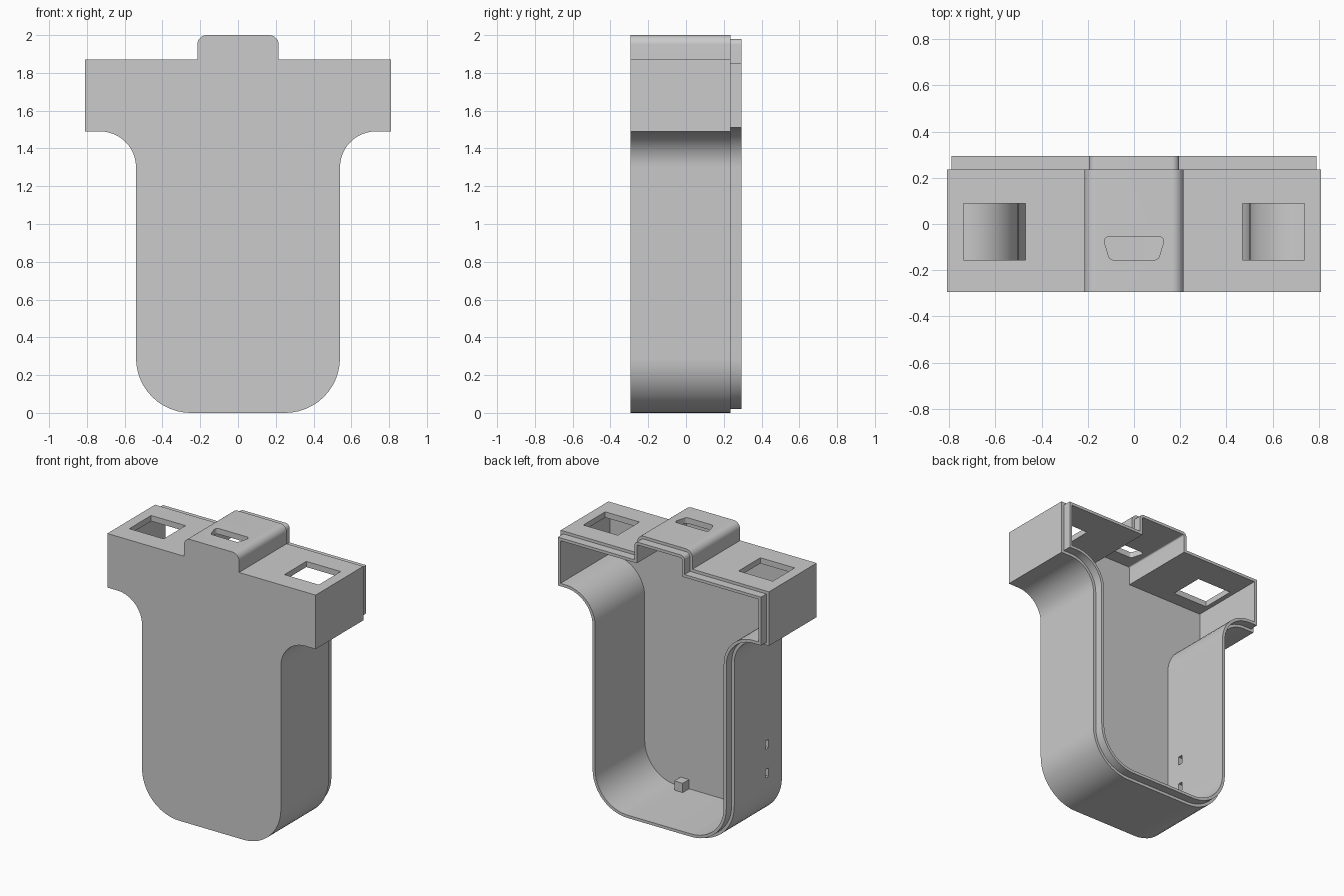
import bpy, bmesh, math
from mathutils import Vector

if "Cube" in bpy.data.objects:
    bpy.data.objects.remove(bpy.data.objects["Cube"])

grey = bpy.data.materials.new("light_grey_plastic")
grey.use_nodes = True
color = (0.6, 0.6, 0.6, 1)
grey.diffuse_color = color
grey.node_tree.nodes["Principled BSDF"].inputs["Base Color"].default_value = color

FRONT, STEP, BACK, WALL, LIP = -0.295, 0.235, 0.295, 0.04, 0.02


def rounded(corners, steps=12):
    """Round each (a, b, radius) corner of a polygon; radius 0 stays sharp."""
    points = []
    for i, (a, b, r) in enumerate(corners):
        p = Vector((a, b))
        if r == 0:
            points.append(p)
            continue
        u = (Vector(corners[i - 1][:2]) - p).normalized()
        v = (Vector(corners[(i + 1) % len(corners)][:2]) - p).normalized()
        half = u.angle(v) / 2
        center = p + (u + v).normalized() * r / math.sin(half)
        start = p + u * r / math.tan(half) - center
        end = p + v * r / math.tan(half) - center
        sweep = math.pi - 2 * half
        for k in range(steps + 1):
            t = k / steps
            points.append(center + (start * math.sin((1 - t) * sweep)
                                    + end * math.sin(t * sweep)) / math.sin(sweep))
    return points


def outline(d):
    """T-shaped case outline, moved inward by d."""
    half = [(0.54 - d, d, 0.29 - d), (0.54 - d, 1.49 + d, 0.19 + d),
            (0.81 - d, 1.49 + d, 0), (0.81 - d, 1.87 - d, 0),
            (0.215 - d, 1.87 - d, 0), (0.215 - d, 2 - d, 0.05 - d)]
    return rounded(half + [(-x, z, r) for x, z, r in reversed(half)])


def loft(name, rings):
    """Join matching rings of points and cap both ends."""
    bm = bmesh.new()
    loops = [[bm.verts.new(p) for p in ring] for ring in rings]
    for low, high in zip(loops, loops[1:]):
        for i in range(len(low)):
            bm.faces.new((low[i - 1], low[i], high[i], high[i - 1]))
    bm.faces.new(loops[0])
    bm.faces.new(loops[-1])
    bmesh.ops.recalc_face_normals(bm, faces=bm.faces)
    mesh = bpy.data.meshes.new(name)
    bm.to_mesh(mesh)
    bm.free()
    mesh.materials.append(grey)
    obj = bpy.data.objects.new(name, mesh)
    bpy.context.collection.objects.link(obj)
    return obj


def prism(name, points, z0, z1):
    return loft(name, [[(p[0], p[1], z) for p in points] for z in (z0, z1)])


def box(name, x0, x1, y0, y1, z0, z1):
    return prism(name, [(x0, y0), (x1, y0), (x1, y1), (x0, y1)], z0, z1)


# Hollow case, open at the back, with a stepped lip around the rim
profile = [(0, FRONT), (0, STEP), (LIP, STEP), (LIP, BACK),
           (WALL, BACK), (WALL, FRONT + WALL)]
case = loft("case_shell", [[(p.x, y, p.y) for p in outline(d)] for d, y in profile])

# Shoulder windows, connector opening and side slots
cutters = [box("window_cutter", min(s * 0.47, s * 0.737), max(s * 0.47, s * 0.737),
               -0.155, 0.088, 1.7, 1.95) for s in (-1, 1)]
trapezoid = [(-0.105, -0.155, 0.02), (0.105, -0.155, 0.02),
             (0.135, -0.055, 0.02), (-0.135, -0.055, 0.02)]
cutters.append(prism("connector_cutter", rounded(trapezoid, 6), 1.9, 2.1))
for z in (0.385, 0.585):
    cutters.append(box("slot_cutter", -0.6, -0.45, -0.148, -0.112, z - 0.03, z + 0.03))

bpy.context.view_layer.objects.active = case
for cutter in cutters:
    cutter.hide_render = True
    mod = case.modifiers.new("opening", "BOOLEAN")
    mod.operation = "DIFFERENCE"
    mod.solver = "EXACT"
    mod.object = cutter
    bpy.ops.object.modifier_apply(modifier=mod.name)
    bpy.data.objects.remove(cutter)

# Small locating block inside on the floor
box("locating_block", 0.155, 0.22, FRONT + WALL - 0.005, -0.185, WALL - 0.005, 0.105)

bpy.ops.object.select_all(action="DESELECT")
case.select_set(True)
bpy.ops.object.shade_smooth_by_angle(angle=math.radians(30))
